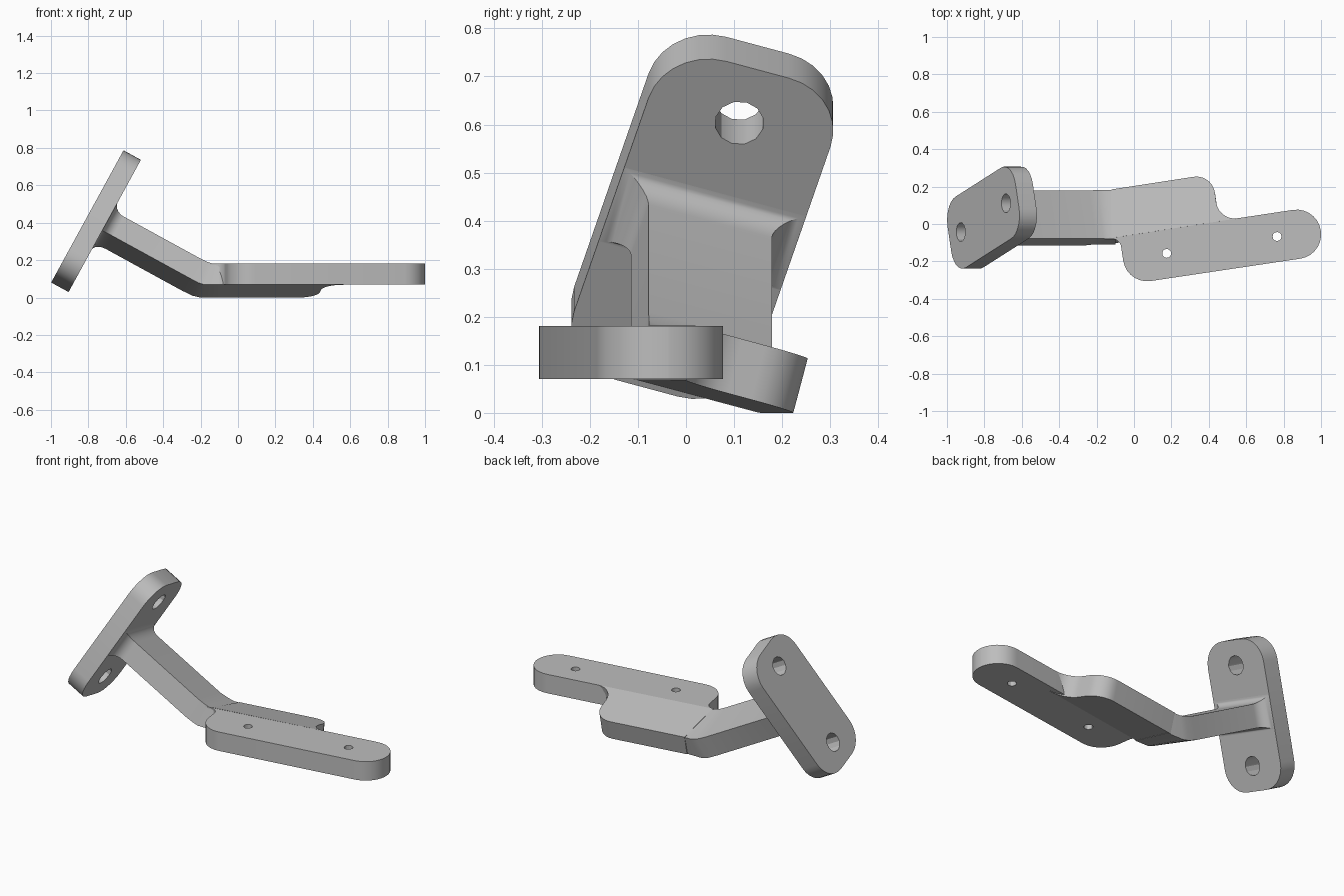
import bpy, bmesh, math
from mathutils import Vector, Matrix

if "Cube" in bpy.data.objects:
    bpy.data.objects.remove(bpy.data.objects["Cube"])

GREY = (0.51, 0.51, 0.51, 1)
metal = bpy.data.materials.new("plain grey")
metal.use_nodes = True
metal.diffuse_color = GREY
metal.node_tree.nodes["Principled BSDF"].inputs["Base Color"].default_value = GREY


def finish(name, bm):
    bmesh.ops.recalc_face_normals(bm, faces=bm.faces[:])
    mesh = bpy.data.meshes.new(name)
    bm.to_mesh(mesh)
    bm.free()
    mesh.materials.append(metal)
    obj = bpy.data.objects.new(name, mesh)
    bpy.context.collection.objects.link(obj)
    return obj


def activate(obj):
    bpy.ops.object.select_all(action="DESELECT")
    obj.select_set(True)
    bpy.context.view_layer.objects.active = obj


def rounded(corners, steps=7):
    """Outline with each (x, y, radius) corner replaced by an arc."""
    out = []
    for i, (x, y, r) in enumerate(corners):
        p = Vector((x, y))
        if r == 0:
            out.append(p)
            continue
        a = (Vector(corners[i - 1][:2]) - p).normalized()
        b = (Vector(corners[(i + 1) % len(corners)][:2]) - p).normalized()
        half = a.angle(b) / 2
        centre = p + (a + b).normalized() * r / math.sin(half)
        start = p + a * r / math.tan(half) - centre
        sweep = start.angle_signed(p + b * r / math.tan(half) - centre)
        for k in range(steps + 1):
            out.append(centre + Matrix.Rotation(-sweep * k / steps, 2) @ start)
    return out


def prism(name, points, offset):
    """Closed solid between an outline of 3D points and its offset copy."""
    bm = bmesh.new()
    near = [bm.verts.new(p) for p in points]
    far = [bm.verts.new(Vector(p) + Vector(offset)) for p in points]
    bm.faces.new(near)
    bm.faces.new(far[::-1])
    for i in range(len(near)):
        bm.faces.new((near[i - 1], near[i], far[i], far[i - 1]))
    return finish(name, bm)


def drill(obj, places, radius, frame=Matrix.Identity(4)):
    """Cut round through holes along the frame's z axis."""
    for place in places:
        bm = bmesh.new()
        bmesh.ops.create_cone(bm, cap_ends=True, segments=12, radius1=radius,
                              radius2=radius, depth=1,
                              matrix=frame @ Matrix.Translation(place))
        cutter = finish("hole_cutter", bm)
        cutter.hide_render = True
        mod = obj.modifiers.new("hole", "BOOLEAN")
        mod.operation, mod.solver, mod.object = "DIFFERENCE", "EXACT", cutter
        activate(obj)
        bpy.ops.object.modifier_apply(modifier=mod.name)
        bpy.data.objects.remove(cutter)


TOP, BASE = 0.181, 0.07
SLOPE = math.tan(math.radians(15))

# Flat front plate with two small holes
outline = rounded([(-0.17, -0.079, 0), (-0.075, -0.079, 0.05), (-0.039, -0.324, 0.13),
                   (1.018, -0.166, 0.13), (0.979, 0.095, 0.13)])
plate = prism("base_plate", [(p.x, p.y, BASE) for p in outline], (0, 0, TOP - BASE))
drill(plate, [(0.175, -0.157, 0), (0.765, -0.067, 0)], 0.024)

# Rear wing, tilted down from the crease along the plate's back edge
across = Vector((-0.15, 0.989))
crease = Vector((0.848, 0.0755))
outline = rounded([(-0.12, -0.075, 0), (0.56, 0.031, 0), (0.452, 0.0185, 0.1),
                   (0.42, 0.268, 0.1), (-0.12, 0.185, 0)])
down = -Vector((across.x * SLOPE, across.y * SLOPE, 1)).normalized()
wing = prism("tilted_wing",
             [(p.x, p.y, TOP - SLOPE * (p - crease).dot(across)) for p in outline],
             down * 0.117)

# Mounting plate: rounded slab turned in its own plane
turn = math.radians(17)
u, v = Vector((0.48, 0, 0.877)), Vector((0, 1, 0))
length = u * math.cos(turn) + v * math.sin(turn)
width = v * math.cos(turn) - u * math.sin(turn)
normal = length.cross(width)
frame = Matrix((length, width, normal)).transposed().to_4x4()
frame.translation = (-0.759, 0.034, 0.408)
L, W, HALF = 0.395, 0.198, 0.053
outline = rounded([(-L, -W, 0.13), (L, -W, 0.13), (L, W, 0.13), (-L, W, 0.13)])
mount = prism("mounting_plate", [frame @ Vector((p.x, p.y, -HALF)) for p in outline],
              normal * HALF * 2)
drill(mount, [(-0.263, 0, 0), (0.263, 0, 0)], 0.051, frame)

# Bent arm: rings of four corners, first round the bend from the wing
rings = []
for top_x, low_x, rise, shift in ((-0.1, -0.1, 0, 0), (-0.135, -0.185, 0, -0.02),
                                  (-0.163, -0.213, 0.009, -0.03)):
    ring = []
    for x, y, front, z in ((top_x, -0.077, -0.077, TOP), (top_x, 0.183, -0.077, TOP),
                           (low_x, 0.15, -0.109, BASE), (low_x, -0.109, -0.109, BASE)):
        back = shift if y > 0 else 0
        ring.append(Vector((x + back, y, z + rise - SLOPE * (y - front))))
    rings.append(ring)

# then square to the mount, flaring out to its full width
R = 0.065
flare = [(0.53, 0)]
for k in range(8):
    angle = math.pi / 2 * k / 7
    flare.append((R * (1 - math.sin(angle)), 1 - math.cos(angle)))
flare.append((-0.02, 1))
for gap, grow in flare:
    high = 0.056 + 0.036 * grow
    low = -0.069 - 0.022 * grow
    side = 0.134 + (W - 0.135) * grow
    rings.append([frame @ Vector((a, b, -HALF - gap)) for a, b in
                  ((high, -side), (high, side), (low, side), (low, -side))])

bm = bmesh.new()
rings = [[bm.verts.new(p) for p in ring] for ring in rings]
for a, b in zip(rings, rings[1:]):
    for i in range(4):
        j = (i + 1) % 4
        bm.faces.new((a[i], a[j], b[j], b[i]))
bm.faces.new(rings[0])
bm.faces.new(rings[-1])
arm = finish("bent_arm", bm)

for obj in (plate, wing, arm, mount):
    activate(obj)
    bpy.ops.object.shade_smooth_by_angle(angle=math.radians(30))
